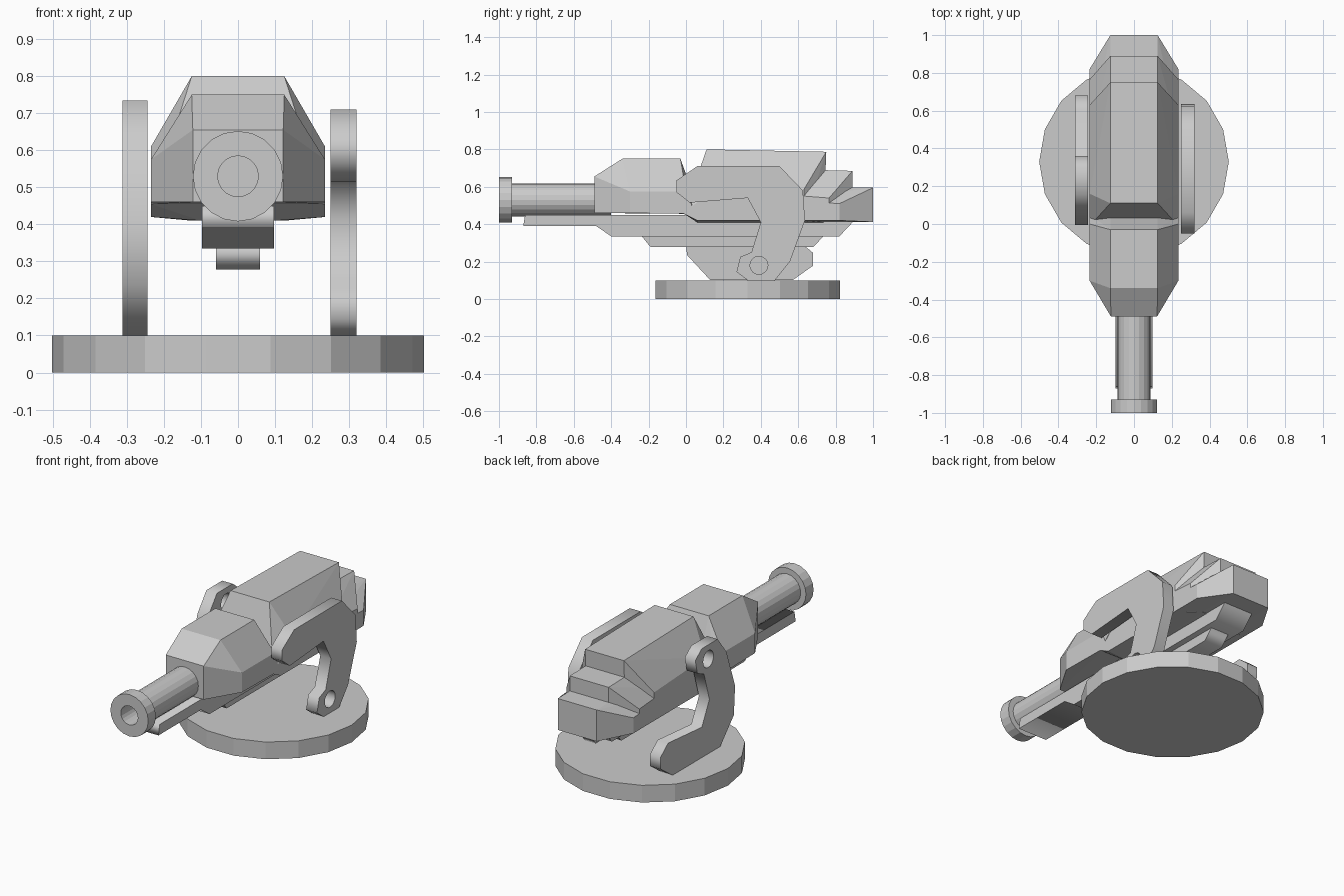
import bpy, bmesh
from math import radians, sin, cos, pi
from mathutils import Matrix

if "Cube" in bpy.data.objects:
    bpy.data.objects.remove(bpy.data.objects["Cube"])


def finish(name, bm):
    bmesh.ops.recalc_face_normals(bm, faces=bm.faces)
    me = bpy.data.meshes.new(name)
    bm.to_mesh(me)
    bm.free()
    ob = bpy.data.objects.new(name, me)
    bpy.context.collection.objects.link(ob)
    return ob


def hull(name, pts):
    """Faceted convex block from the corner points of its +x half."""
    bm = bmesh.new()
    for x, y, z in pts:
        for s in (1, -1):
            bm.verts.new((s * x, y, z))
    res = bmesh.ops.convex_hull(bm, input=bm.verts)
    junk = [g for g in res['geom_interior'] if isinstance(g, bmesh.types.BMVert)]
    bmesh.ops.delete(bm, geom=junk, context='VERTS')
    bmesh.ops.dissolve_limit(bm, angle_limit=radians(1), verts=bm.verts, edges=bm.edges)
    return finish(name, bm)


def plate(name, loops, x0, x1):
    """Side profile in (y, z), extra loops are holes, extruded from x0 to x1."""
    cu = bpy.data.curves.new(name, 'CURVE')
    cu.dimensions, cu.fill_mode, cu.extrude = '2D', 'BOTH', (x1 - x0) / 2
    for pts in loops:
        sp = cu.splines.new('POLY')
        sp.points.add(len(pts) - 1)
        for p, (y, z) in zip(sp.points, pts):
            p.co = (y, z, 0, 1)
        sp.use_cyclic_u = True
    tmp = bpy.data.objects.new(name + "_curve", cu)
    bpy.context.collection.objects.link(tmp)
    bpy.context.view_layer.update()
    me = bpy.data.meshes.new_from_object(
        tmp.evaluated_get(bpy.context.evaluated_depsgraph_get()))
    bpy.data.objects.remove(tmp)
    bm = bmesh.new()
    bm.from_mesh(me)
    bmesh.ops.remove_doubles(bm, verts=bm.verts, dist=1e-4)
    bm.transform(Matrix(((0, 0, 1, (x0 + x1) / 2), (1, 0, 0, 0),
                         (0, 1, 0, 0), (0, 0, 0, 1))))
    return finish(name, bm)


# Round base
bpy.ops.mesh.primitive_cylinder_add(vertices=18, radius=0.502, depth=0.1,
                                    location=(0, 0.33, 0.05), rotation=(0, 0, radians(10)))
bpy.context.object.name = "base_disc"

# Barrel with muzzle ring and bore, lathed around the y axis
profile = [(0, -0.7), (0.055, -0.7), (0.055, -1), (0.122, -1), (0.122, -0.93),
           (0.088, -0.93), (0.088, -0.4), (0, -0.4)]
bm = bmesh.new()
vs = [bm.verts.new((r, y, 0.53)) for r, y in profile]
es = [bm.edges.new(e) for e in zip(vs, vs[1:])]
bmesh.ops.spin(bm, geom=vs + es, cent=(0, 0, 0.53), axis=(0, 1, 0),
               angle=2 * pi, steps=20, use_duplicate=False)
bmesh.ops.remove_doubles(bm, verts=bm.verts, dist=1e-4)
finish("barrel", bm)

# Front housing
hull("front_housing", [
    (0.122, -0.49, 0.46), (0.122, -0.49, 0.655), (0.125, -0.34, 0.75), (0.125, -0.03, 0.75),
    (0.235, -0.30, 0.575), (0.235, 0.0, 0.575), (0.235, -0.30, 0.46),
    (0.235, 0.05, 0.455), (0.12, 0.05, 0.455), (0.125, 0.05, 0.53)])

# Rear housing with two stepped tail blocks
hull("rear_housing", [
    (0.125, 0.11, 0.80), (0.125, 0.75, 0.787), (0.235, 0.16, 0.61), (0.235, 0.63, 0.585),
    (0.125, 0.065, 0.66), (0.235, 0.10, 0.55), (0.235, -0.01, 0.455), (0.1, -0.01, 0.46),
    (0.235, 0.06, 0.42), (0.1, 0.06, 0.41), (0.235, 0.63, 0.42), (0.125, 0.735, 0.41)])
for name, y, ys, top, shoulder in (("upper_tail", 0.89, 0.765, 0.685, 0.54),
                                   ("lower_tail", 1.0, 0.82, 0.595, 0.51)):
    hull(name, [
        (0.125, 0.5, top + 0.01), (0.125, y, top), (0.235, 0.5, shoulder + 0.02),
        (0.235, ys, shoulder), (0.235, 0.5, 0.42), (0.235, ys, 0.42),
        (0.125, 0.5, 0.412), (0.125, y, 0.412)])

# Under rail and keel
plate("under_rail", [[(-0.87, 0.39), (-0.86, 0.45), (0.9, 0.45), (0.9, 0.42), (0.82, 0.335),
                      (-0.4, 0.335), (-0.48, 0.39)]], -0.097, 0.097)
plate("keel", [[(-0.24, 0.34), (-0.19, 0.278), (0.68, 0.278), (0.74, 0.34)]], -0.06, 0.06)

# Hooked side brackets: the left one is the right one turned upside down
hook = [(-0.05, 0.635), (0.06, 0.71), (0.5, 0.71), (0.625, 0.58), (0.636, 0.42), (0.556, 0.2),
        (0.475, 0.1), (0.33, 0.1), (0.27, 0.145), (0.29, 0.225), (0.35, 0.25), (0.40, 0.41),
        (0.33, 0.54), (0.02, 0.515), (-0.05, 0.57)]
hole = [(0.39 + 0.048 * cos(i * pi / 8), 0.18 + 0.048 * sin(i * pi / 8)) for i in range(16)]
plate("right_bracket", [hook, hole], 0.25, 0.32)
flip = [[(0.63 - y, 0.735 - (z - 0.1) * 1.04) for y, z in loop] for loop in (hook, hole)]
plate("left_bracket", flip, -0.312, -0.244)
